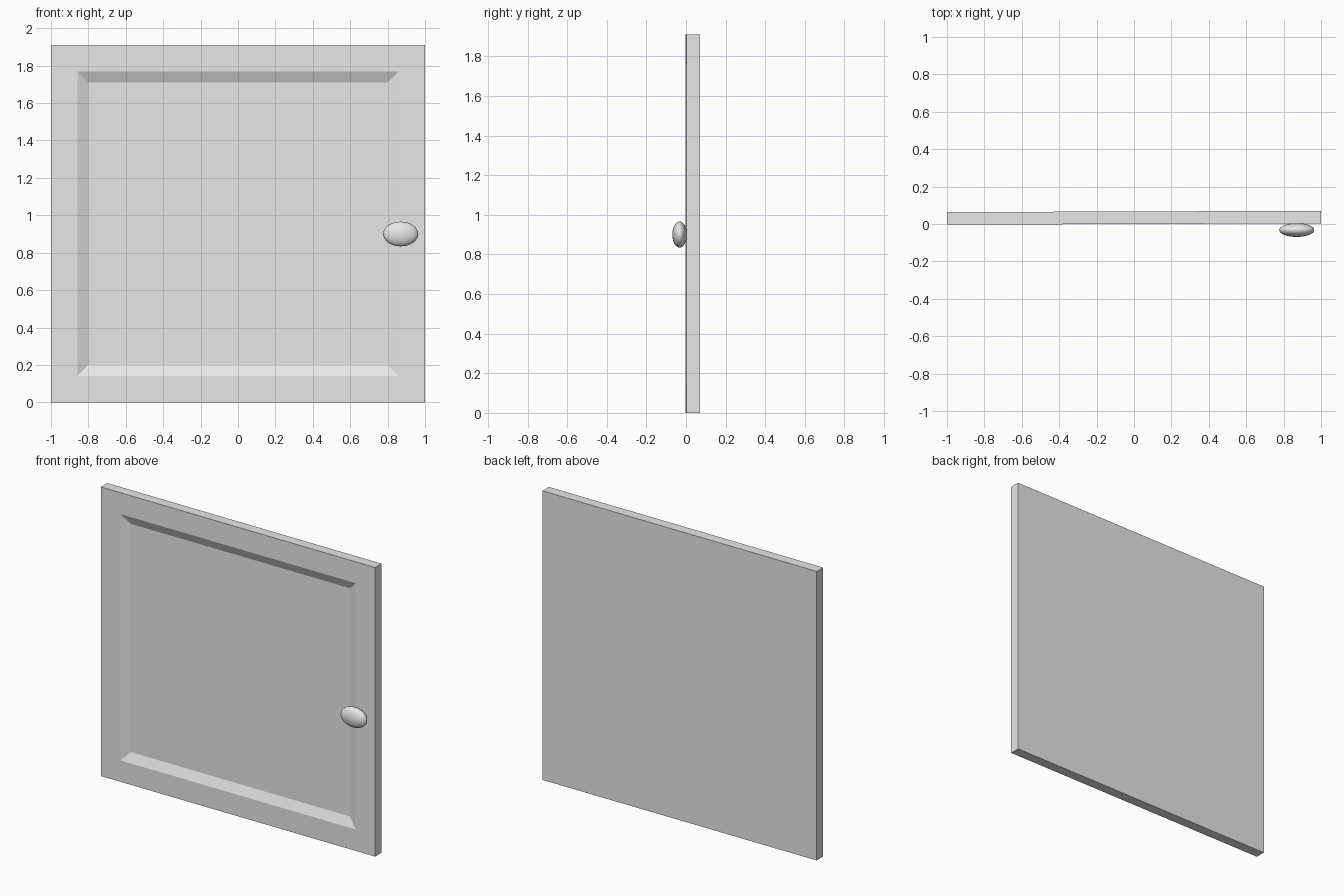
import bpy
import bmesh
from mathutils import Matrix, Vector

cube = bpy.data.objects.get("Cube")
if cube:
    bpy.data.objects.remove(cube, do_unlink=True)

grey = bpy.data.materials.new("light_grey")
grey.use_nodes = True
grey.diffuse_color = (0.8, 0.8, 0.8, 1)
grey.node_tree.nodes["Principled BSDF"].inputs["Base Color"].default_value = grey.diffuse_color

WIDTH, HEIGHT, THICK = 2.0, 1.91, 0.067
BORDER, BEVEL, DEPTH = 0.2, 0.084, 0.027
TILT = 0.0035  # the door hangs very slightly turned


def add_object(name, bm):
    mesh = bpy.data.meshes.new(name)
    bm.to_mesh(mesh)
    bm.free()
    mesh.materials.append(grey)
    obj = bpy.data.objects.new(name, mesh)
    bpy.context.collection.objects.link(obj)
    return obj


# Door slab with a sloped, recessed centre panel on the front
bm = bmesh.new()
bmesh.ops.create_cube(bm, size=1)
bmesh.ops.scale(bm, vec=(WIDTH, THICK, HEIGHT), verts=bm.verts)
bmesh.ops.translate(bm, vec=(0, THICK / 2, HEIGHT / 2), verts=bm.verts)
bm.normal_update()
front = min(bm.faces, key=lambda f: f.calc_center_median().y)
bmesh.ops.inset_region(bm, faces=[front], thickness=BORDER)
bmesh.ops.inset_region(bm, faces=[front], thickness=BEVEL)
bmesh.ops.translate(bm, vec=Vector((0, DEPTH, 0)), verts=front.verts)
bmesh.ops.rotate(bm, cent=(0, 0, 0), matrix=Matrix.Rotation(TILT, 3, "Z"), verts=bm.verts)
bmesh.ops.recalc_face_normals(bm, faces=bm.faces)
add_object("door_panel", bm)

# Flattened oval knob
bm = bmesh.new()
bmesh.ops.create_uvsphere(bm, u_segments=32, v_segments=16, radius=1)
bmesh.ops.scale(bm, vec=(0.094, 0.037, 0.066), verts=bm.verts)
bmesh.ops.translate(bm, vec=(0.87, -0.032, 0.9), verts=bm.verts)
for face in bm.faces:
    face.smooth = True
add_object("door_knob", bm)
